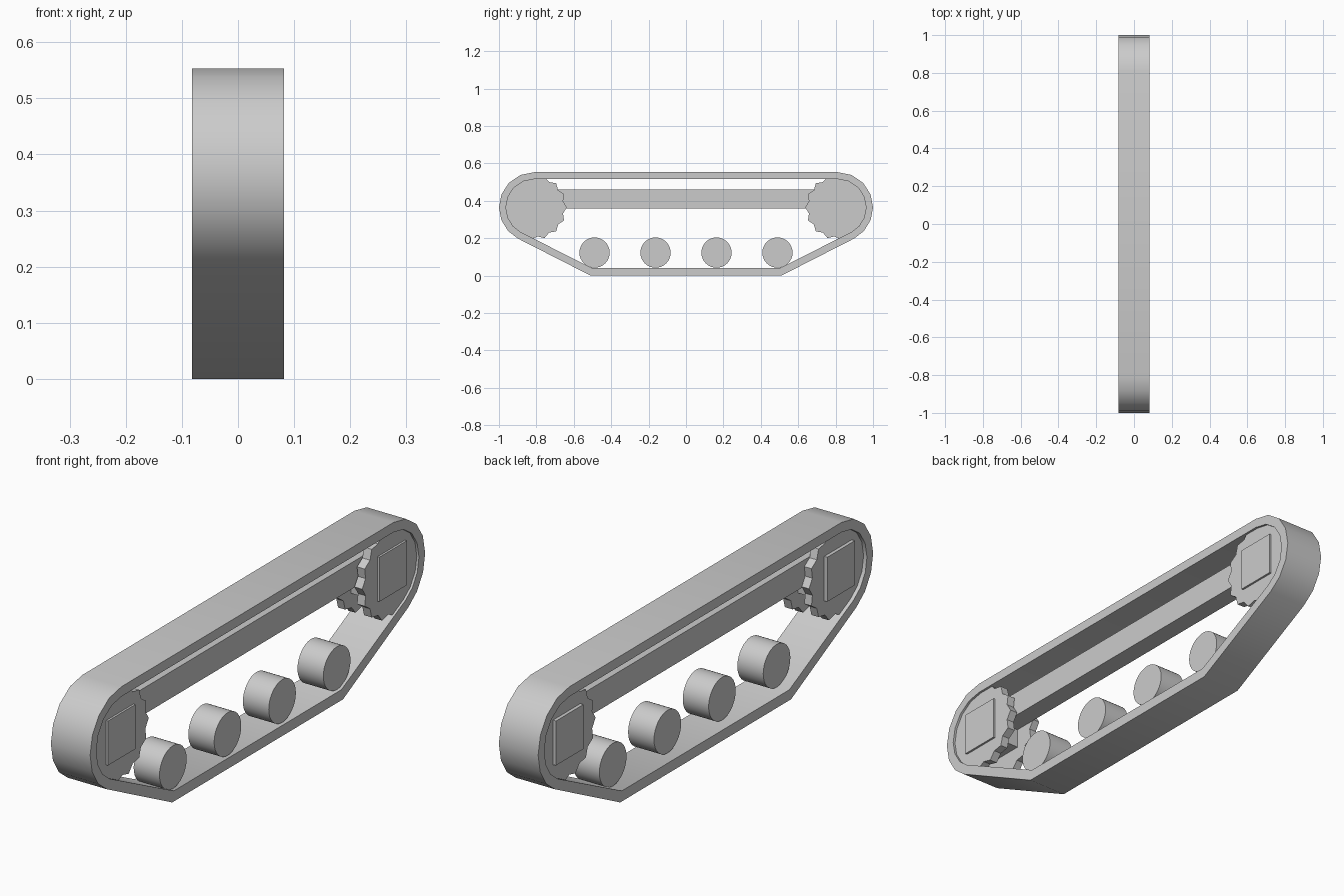
import bpy, bmesh, math
from math import sin, cos, radians, pi

if "Cube" in bpy.data.objects:
    bpy.data.objects.remove(bpy.data.objects["Cube"])

grey = bpy.data.materials.new("plain_grey")
grey.diffuse_color = (0.6, 0.6, 0.6, 1)
grey.use_nodes = True
grey.node_tree.nodes["Principled BSDF"].inputs["Base Color"].default_value = grey.diffuse_color

END_Y, END_Z, END_R = 0.812, 0.365, 0.188


def finish(name, bm, smooth=True):
    bmesh.ops.recalc_face_normals(bm, faces=bm.faces)
    me = bpy.data.meshes.new(name)
    bm.to_mesh(me)
    bm.free()
    me.materials.append(grey)
    ob = bpy.data.objects.new(name, me)
    bpy.context.collection.objects.link(ob)
    if smooth:
        bpy.ops.object.select_all(action='DESELECT')
        ob.select_set(True)
        bpy.context.view_layer.objects.active = ob
        bpy.ops.object.shade_smooth_by_angle(angle=radians(28))
    return ob


def prism(name, pts, x0, x1, smooth=True):
    """Closed (y, z) outline extruded along x."""
    bm = bmesh.new()
    a = [bm.verts.new((x0, y, z)) for y, z in pts]
    b = [bm.verts.new((x1, y, z)) for y, z in pts]
    n = len(pts)
    bm.faces.new(a)
    bm.faces.new(b)
    for i in range(n):
        j = (i + 1) % n
        bm.faces.new((a[i], a[j], b[j], b[i]))
    return finish(name, bm, smooth)


def box(name, cy, cz, hy, hz, x0, x1):
    pts = [(cy - hy, cz - hz), (cy + hy, cz - hz), (cy + hy, cz + hz), (cy - hy, cz + hz)]
    return prism(name, pts, x0, x1, False)


def belt_outline(r, low_y, low_z):
    """Half outline from top to bottom, then mirrored."""
    half = [(END_Y + r * cos(radians(a)), END_Z + r * sin(radians(a)))
            for a in (90, 67, 44, 22, 0, -21, -42, -62)]
    half.append((low_y, low_z))
    return half + [(-y, z) for y, z in reversed(half)]


# Track belt: closed band with thickness
outer = belt_outline(END_R, 0.51, 0.0)
inner = belt_outline(END_R - 0.037, 0.50, 0.04)
bm = bmesh.new()
W = 0.082
loops = [[bm.verts.new((x, y, z)) for y, z in prof]
         for x, prof in ((-W, outer), (W, outer), (W, inner), (-W, inner))]
n = len(outer)
for k in range(4):
    p, q = loops[k], loops[(k + 1) % 4]
    for i in range(n):
        j = (i + 1) % n
        bm.faces.new((p[i], p[j], q[j], q[i]))
finish("track_belt", bm)

# Toothed sprockets in pairs, with a square axle block at each end
TEETH = 15
for side, label in ((-1, "front"), (1, "rear")):
    cy = side * 0.81
    gear = []
    for i in range(TEETH * 2):
        a = pi * i / TEETH
        r = 0.156 if i % 2 else 0.173
        gear.append((cy - side * r * cos(a), 0.365 + r * sin(a)))
    prism(label + "_sprocket_right", gear, 0.041, 0.073, False)
    prism(label + "_sprocket_left", gear, -0.068, -0.038, False)
    box(label + "_axle_block", cy, 0.369, 0.082, 0.084, -0.081, 0.081)

# Beam joining the two axles
box("centre_beam", 0, 0.41, 0.80, 0.05, -0.037, 0.037)

# Road wheels on the lower run
for i in range(4):
    cy = -0.489 + i * 0.326
    ring = [(cy + 0.081 * cos(2 * pi * k / 32), 0.123 + 0.081 * sin(2 * pi * k / 32))
            for k in range(32)]
    prism("road_wheel_%d" % (i + 1), ring, -0.037, 0.071)
